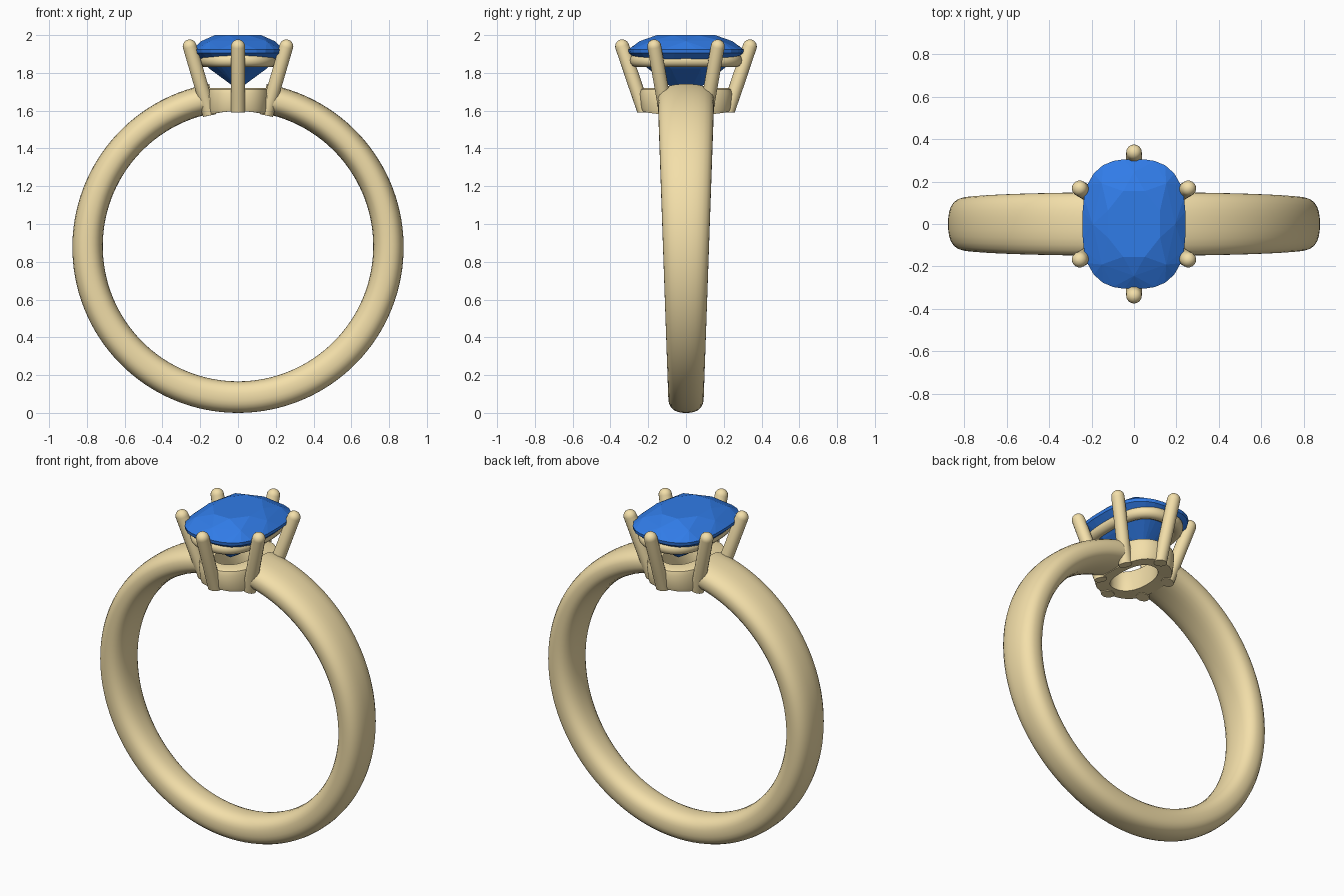
import bpy, bmesh
from math import sin, cos, pi, sqrt, radians
from mathutils import Vector

if "Cube" in bpy.data.objects:
    bpy.data.objects.remove(bpy.data.objects["Cube"])

CZ, R_IN, R_OUT = 0.882, 0.715, 0.882      # finger hole centre and radii


def material(name, color):
    m = bpy.data.materials.new(name)
    m.diffuse_color = color
    m.use_nodes = True
    m.node_tree.nodes["Principled BSDF"].inputs["Base Color"].default_value = m.diffuse_color
    return m


GOLD = material("gold", (0.90, 0.74, 0.40, 1))
BLUE = material("blue_gem", (0.03, 0.20, 0.80, 1))


def oval(a, b, p, n, off=0.0):
    """Points of a superellipse with half sizes a, b."""
    pts = []
    for i in range(n):
        t = 2 * pi * (i + off) / n
        c, s = cos(t), sin(t)
        k = (abs(c) ** p + abs(s) ** p) ** (-1 / p)
        pts.append((a * c * k, b * s * k))
    return pts


def finish(name, bm, mat, angle=None):
    bmesh.ops.recalc_face_normals(bm, faces=bm.faces)
    me = bpy.data.meshes.new(name)
    bm.to_mesh(me)
    bm.free()
    me.materials.append(mat)
    ob = bpy.data.objects.new(name, me)
    bpy.context.collection.objects.link(ob)
    if angle:
        bpy.context.view_layer.objects.active = ob
        ob.select_set(True)
        bpy.ops.object.shade_smooth_by_angle(angle=radians(angle))
        ob.select_set(False)
    return ob


def loft(name, rings, closed=False, angle=40):
    """Skin a list of point rings; cap the ends unless closed."""
    bm = bmesh.new()
    vr = [[bm.verts.new(p) for p in r] for r in rings]
    n = len(vr[0])
    for i in range(len(vr) if closed else len(vr) - 1):
        a, b = vr[i], vr[(i + 1) % len(vr)]
        for j in range(n):
            k = (j + 1) % n
            bm.faces.new((a[j], a[k], b[k], b[j]))
    if not closed:
        bm.faces.new(vr[0])
        bm.faces.new(vr[-1])
    return finish(name, bm, GOLD, angle)


def finger_z(x):
    return CZ + sqrt(R_IN ** 2 - x * x)


# band: rounded section, wider toward the top, open where the head sits
rings = []
start, steps = radians(10), 120
rm, rt = (R_IN + R_OUT) / 2, (R_OUT - R_IN) / 2
for i in range(steps + 1):
    t = start + (2 * pi - 2 * start) * i / steps
    ring = []
    for u, v in oval(1, 1, 2.5, 28):
        up = (1 + cos(t)) / 2
        r = rm - 0.004 * up + (rt - 0.006 * up) * u
        ring.append((r * sin(t), (0.094 + 0.056 * up) * v, CZ + r * cos(t)))
    rings.append(ring)
loft("band", rings)

# base collar: thick oval ring whose underside follows the finger hole
outer, inner = oval(0.168, 0.238, 2.5, 64), oval(0.095, 0.160, 2.3, 64)
rings = []
for (ox, oy), (ix, iy) in zip(outer, inner):
    rings.append([(ix, iy, finger_z(ix)), (ox * 0.97, oy * 0.97, finger_z(ox)),
                  (ox, oy, finger_z(ox) + 0.02), (ox * 1.03, oy * 1.03, 1.69),
                  (ox, oy, 1.713), (ox * 0.94, oy * 0.94, 1.72),
                  (ix * 1.05, iy * 1.05, 1.72), (ix, iy, 1.71)])
loft("base_collar", rings, closed=True)

# gallery rail: round wire under the stone
path = [Vector((x, y, 1.866)) for x, y in oval(0.175, 0.262, 2.7, 72)]
rings = []
for i, p in enumerate(path):
    tan = (path[(i + 1) % 72] - path[i - 1]).normalized()
    side = tan.cross(Vector((0, 0, 1)))
    rings.append([p + side * x + Vector((0, 0, y)) for x, y in oval(0.035, 0.035, 2.1, 14)])
loft("gallery_rail", rings, closed=True)


def prong(name, foot, tip, r=0.037):
    foot, tip = Vector(foot), Vector(tip)
    axis = (tip - foot).normalized()
    e1 = Vector((foot.x, foot.y, 0)).normalized()
    e1 = (e1 - axis * e1.dot(axis)).normalized()
    e2 = axis.cross(e1)
    spots = [(foot, r), (foot.lerp(tip, 0.3), r)]
    spots += [(tip + axis * r * sin(a), r * cos(a)) for a in [k * pi / 2 / 6.2 for k in range(7)]]
    rings = [[c + e1 * q * u + e2 * q * v for u, v in oval(1, 1, 2, 16)] for c, q in spots]
    for p in rings[0]:                     # trim the foot to the finger hole
        p.z = finger_z(p.x) - 0.006
    loft(name, rings)


# six claws
for s in (-1, 1):
    prong(f"end_prong_{'back' if s > 0 else 'front'}", (0, s * 0.223, 1.60), (0, s * 0.338, 1.94))
    for q in (-1, 1):
        prong(f"side_prong_{'right' if q > 0 else 'left'}_{'back' if s > 0 else 'front'}",
              (q * 0.150, s * 0.105, 1.58), (q * 0.256, s * 0.168, 1.94))

# faceted cushion stone: hull of table, crown, girdle and pavilion points
A, B = 0.243, 0.306
bm = bmesh.new()
for scale, z, n, off in ((0.52, 2.0, 8, 0.5), (0.80, 1.968, 8, 0), (1, 1.924, 32, 0),
                         (0.99, 1.905, 32, 0), (0.64, 1.822, 8, 0.5)):
    for x, y in oval(A * scale, B * scale, 2.8, n, off):
        bm.verts.new((x, y, z))
for x, y in oval(0.025, 0.09, 2, 8, 0.5):
    bm.verts.new((x, y, 1.728))
bmesh.ops.convex_hull(bm, input=bm.verts)
bmesh.ops.delete(bm, geom=[v for v in bm.verts if not v.link_faces], context='VERTS')
finish("gemstone", bm, BLUE)
